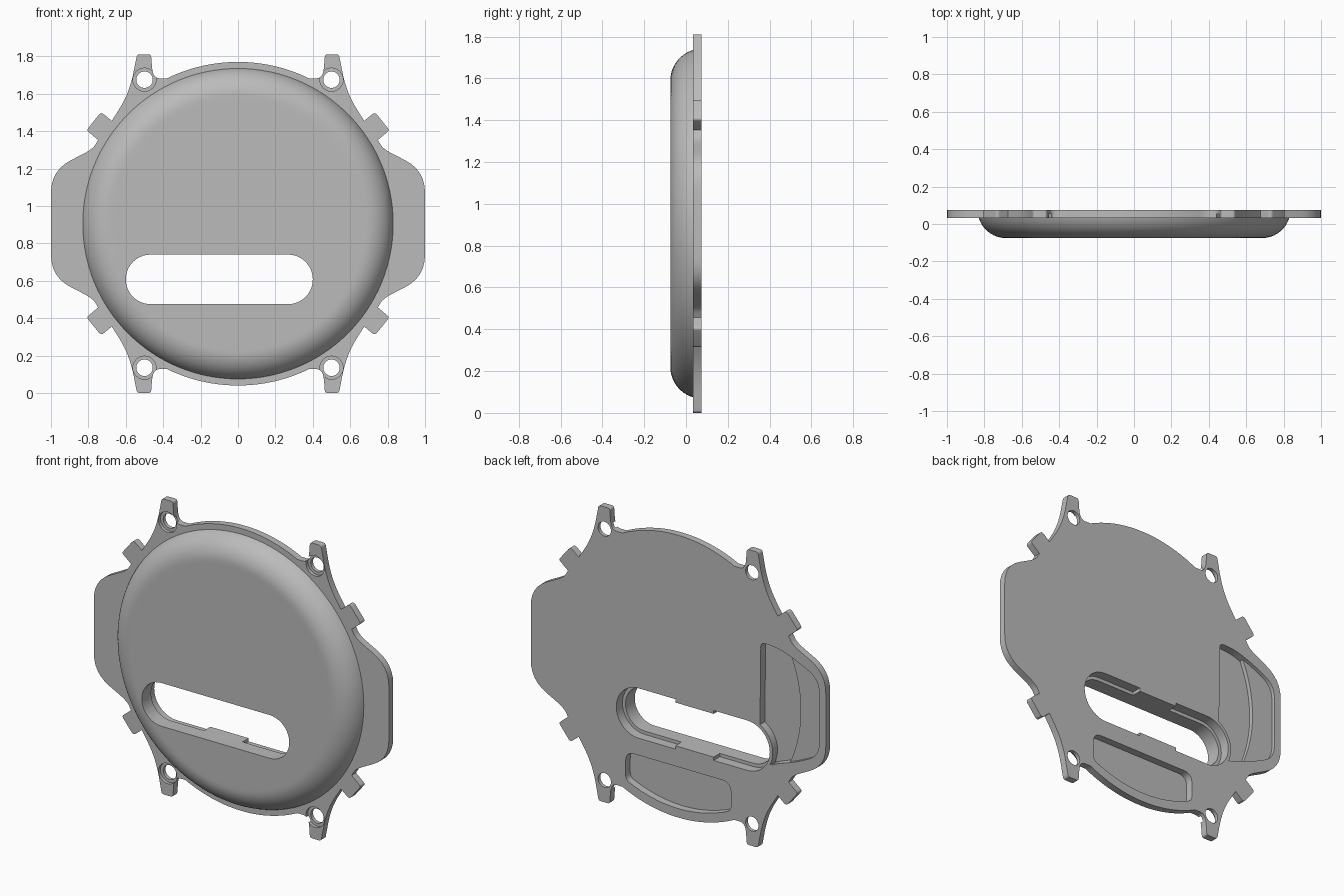
import bpy, bmesh
from math import cos, sin, pi, radians, acos
from mathutils import Vector

if "Cube" in bpy.data.objects:
    bpy.data.objects.remove(bpy.data.objects["Cube"], do_unlink=True)

MID = 0.905                      # height of the cover's centre
FRONT, SEAT, BACK = -0.075, 0.0325, 0.075

grey = bpy.data.materials.new("plain_grey")
grey.use_nodes = True
colour = (0.5, 0.5, 0.5, 1)
grey.diffuse_color = colour
grey.node_tree.nodes["Principled BSDF"].inputs["Base Color"].default_value = colour


def arc(cx, cz, r, a0, a1, n):
    """Points along an arc, angles in degrees."""
    angles = [radians(a0 + (a1 - a0) * i / n) for i in range(n + 1)]
    return [(cx + r * cos(a), cz + r * sin(a)) for a in angles]


def rounded(points, steps=6):
    """Soften each corner (x, z, cut) by a curve starting 'cut' away from it."""
    out = []
    for i, p in enumerate(points):
        c = Vector(p[:2])
        cut = p[2] if len(p) > 2 else 0
        if cut == 0:
            out.append(tuple(c))
            continue
        ends = []
        for q in (points[i - 1], points[(i + 1) % len(points)]):
            d = Vector(q[:2]) - c
            ends.append(c + d.normalized() * min(cut, d.length * 0.49))
        for k in range(steps + 1):
            t = k / steps
            out.append(tuple(ends[0] * (1 - t) ** 2 + c * 2 * t * (1 - t) + ends[1] * t * t))
    return out


def finish(name, bm):
    bmesh.ops.recalc_face_normals(bm, faces=bm.faces)
    mesh = bpy.data.meshes.new(name)
    bm.to_mesh(mesh)
    bm.free()
    mesh.materials.append(grey)
    ob = bpy.data.objects.new(name, mesh)
    bpy.context.collection.objects.link(ob)
    return ob


def prism(name, points, y0, y1):
    """Solid made by pushing an outline through from y0 to y1."""
    bm = bmesh.new()
    face = bm.faces.new([bm.verts.new((x, y0, z + MID)) for x, z in points])
    new = bmesh.ops.extrude_face_region(bm, geom=[face])["geom"]
    moved = [v for v in new if isinstance(v, bmesh.types.BMVert)]
    bmesh.ops.translate(bm, verts=moved, vec=(0, y1 - y0, 0))
    return finish(name, bm)


def combine(target, other, operation):
    """Boolean the other solid into the target, then discard it."""
    mod = target.modifiers.new("cut", "BOOLEAN")
    mod.operation, mod.object, mod.solver = operation, other, "EXACT"
    bpy.context.view_layer.objects.active = target
    bpy.ops.object.modifier_apply(modifier=mod.name)
    bpy.data.objects.remove(other, do_unlink=True)


def circle(cx, cz, r, n=32):
    return arc(cx, cz, r, 0, 360, n)[:-1]


# Flange: one quarter of the outline, mirrored both ways
quarter = arc(0, 0, 0.865, 88, 64, 12) + [
    (0.455, 0.777, 0.06), (0.465, 0.905, 0.015), (0.54, 0.905, 0.015),
    (0.568, 0.76, 0.06), (0.605, 0.66, 0.06), (0.675, 0.55),
    (0.732, 0.597, 0.02), (0.81, 0.5, 0.015), (0.748, 0.448),
    (0.775, 0.4, 0.06), (1.0, 0.285, 0.12)]


def flip(points, sx, sz):
    return [(p[0] * sx, p[1] * sz, *p[2:]) for p in reversed(points)]


half = quarter + flip(quarter, 1, -1)
cover = prism("cover", rounded(half + flip(half, -1, 1)), SEAT, BACK)

# Dome: rounded profile turned about the y axis
START, RIM, STEPS, SEGMENTS = radians(17), 0.83, 12, 128
bend = (SEAT - FRONT) / (1 - sin(START))
profile = [(RIM, SEAT + 0.02)]
for i in range(STEPS + 1):
    a = START + (pi / 2 - START) * i / STEPS
    profile.append((RIM + bend * (cos(a) - cos(START)), SEAT - bend * (sin(a) - sin(START))))
profile.append((profile[-1][0] - 0.02, FRONT))
bm = bmesh.new()
rings = [[bm.verts.new((r * cos(2 * pi * k / SEGMENTS), y, MID + r * sin(2 * pi * k / SEGMENTS)))
          for k in range(SEGMENTS)] for r, y in profile]
for low, high in zip(rings, rings[1:]):
    for k in range(SEGMENTS):
        n = (k + 1) % SEGMENTS
        bm.faces.new((low[k], low[n], high[n], high[k]))
bm.faces.new(rings[0])
bm.faces.new(rings[-1])
combine(cover, finish("dome", bm), "UNION")

# Slot through the cover, widened from behind at both ends
SLOT_Z, SLOT_R, SLOT_LEFT, SLOT_RIGHT = 0.6075 - MID, 0.1325, -0.4675, 0.2675
slot = arc(SLOT_LEFT, SLOT_Z, SLOT_R, 90, 270, 20) + arc(SLOT_RIGHT, SLOT_Z, SLOT_R, -90, 90, 20)
combine(cover, prism("slot", slot, -0.2, 0.2), "DIFFERENCE")
WIDE = 0.153
for cx, inner, a0 in ((SLOT_LEFT, -0.24, 90), (SLOT_RIGHT, 0.02, -90)):
    end = arc(cx, SLOT_Z, WIDE, a0, a0 + 180, 20)
    end += [(inner, end[-1][1]), (inner, end[0][1])]
    combine(cover, prism("slot_recess", end, BACK - 0.06, 0.2), "DIFFERENCE")

# Side pocket: shallow in the wing, deeper inside the dome
wing = [(-0.555, 0.36, 0.04), (-0.67, 0.355, 0.05), (-0.79, 0.315, 0.05),
        (-0.955, 0.235, 0.08)]
wing_low = flip(wing[1:], 1, -1) + [(-0.635, -0.375, 0.01)]
pocket = rounded(wing + wing_low) + arc(SLOT_LEFT, SLOT_Z, 0.173, 207, 120, 12)
deep = prism("deep_pocket", pocket, BACK - 0.047, 0.2)
combine(deep, prism("dome_limit", circle(0, 0, 0.815, 128), -0.2, 0.3), "INTERSECT")
combine(cover, prism("wing_pocket", pocket, BACK - 0.022, 0.2), "DIFFERENCE")
combine(cover, deep, "DIFFERENCE")

# Bottom pocket following the rim
LIMIT, HALF_W = 0.81, 0.357
edge = 90 - acos(HALF_W / LIMIT) * 180 / pi
bow = arc(0, 0, LIMIT, 270 + edge, 270 - edge, 12)
bow[0], bow[-1] = (*bow[0], 0.03), (*bow[-1], 0.03)
tray = rounded([(-HALF_W, -0.555, 0.06), (HALF_W, -0.555, 0.06)] + bow)
combine(cover, prism("bottom_pocket", tray, BACK - 0.045, 0.2), "DIFFERENCE")

# Four screw holes, counterbored from the front
for sx in (-1, 1):
    for sz in (-1, 1):
        x, z = 0.5 * sx, 0.77 * sz
        combine(cover, prism("screw_hole", circle(x, z, 0.044), -0.2, 0.2), "DIFFERENCE")
        combine(cover, prism("counterbore", circle(x, z, 0.062), -0.2, SEAT + 0.02), "DIFFERENCE")

# Smooth the curves, keep the hard edges
bpy.ops.object.select_all(action="DESELECT")
cover.select_set(True)
bpy.context.view_layer.objects.active = cover
bpy.ops.object.shade_smooth_by_angle(angle=radians(30))
